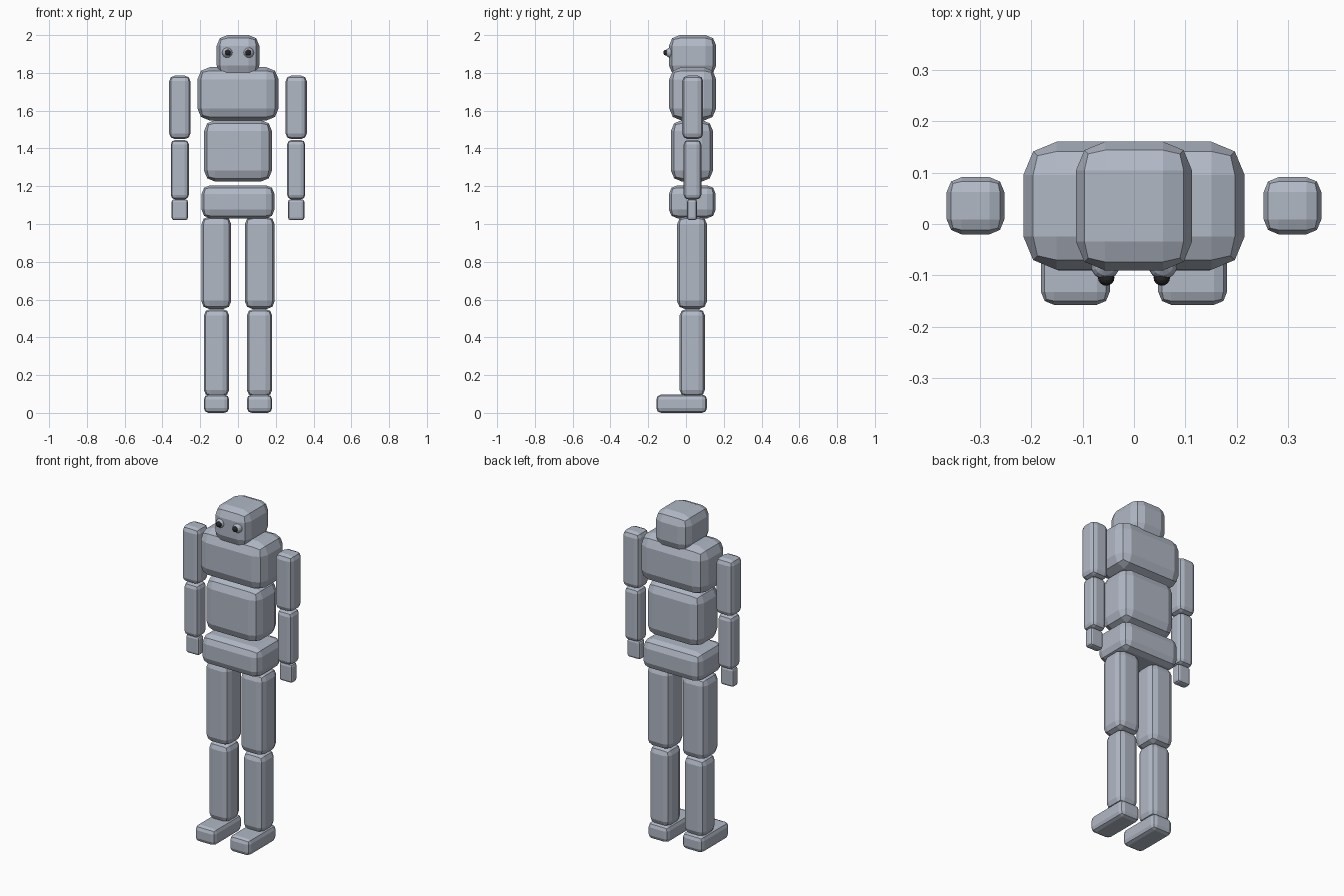
import bpy
import bmesh
from mathutils import Vector

cube = bpy.data.objects.get("Cube")
if cube:
    bpy.data.objects.remove(cube, do_unlink=True)


def make_material(name, color):
    mat = bpy.data.materials.new(name)
    mat.use_nodes = True
    mat.diffuse_color = (*color, 1)
    mat.node_tree.nodes["Principled BSDF"].inputs["Base Color"].default_value = (*color, 1)
    return mat


GREY = make_material("blue grey", (0.44, 0.48, 0.56))
BLACK = make_material("pupil black", (0.02, 0.02, 0.022))


def add_object(name, bm, mat):
    mesh = bpy.data.meshes.new(name)
    bm.to_mesh(mesh)
    bm.free()
    mesh.materials.append(mat)
    obj = bpy.data.objects.new(name, mesh)
    bpy.context.collection.objects.link(obj)
    return obj


def block(name, x, y, z):
    """Box between the given ranges, with two-step rounded edges."""
    low, high = Vector((x[0], y[0], z[0])), Vector((x[1], y[1], z[1]))
    size, centre = high - low, (high + low) / 2
    bm = bmesh.new()
    bmesh.ops.create_cube(bm, size=1)
    bmesh.ops.scale(bm, vec=size, verts=bm.verts)
    bmesh.ops.translate(bm, vec=centre, verts=bm.verts)
    obj = add_object(name, bm, GREY)
    bevel = obj.modifiers.new("rounded edges", "BEVEL")
    bevel.width = 0.26 * min(size)
    bevel.segments = 2
    bevel.limit_method = "NONE"


def ball(name, centre, radius, mat):
    bm = bmesh.new()
    bmesh.ops.create_uvsphere(bm, u_segments=16, v_segments=8, radius=radius)
    bmesh.ops.translate(bm, vec=centre, verts=bm.verts)
    add_object(name, bm, mat)


# Head and trunk
block("head", (-0.113, 0.113), (-0.09, 0.16), (1.783, 2.0))
block("chest", (-0.215, 0.215), (-0.089, 0.16), (1.548, 1.83))
block("belly", (-0.18, 0.18), (-0.08, 0.143), (1.225, 1.55))
block("pelvis", (-0.193, 0.193), (-0.09, 0.157), (1.03, 1.205))

# Limb parts: name, x range on the left side, y range, z range
LIMBS = [
    ("upper_arm", (0.252, 0.364), (-0.02, 0.091), (1.45, 1.785)),
    ("forearm", (0.26, 0.356), (-0.012, 0.081), (1.13, 1.445)),
    ("hand", (0.265, 0.351), (0.006, 0.058), (1.02, 1.131)),
    ("thigh", (0.036, 0.194), (-0.047, 0.111), (0.55, 1.04)),
    ("shin", (0.047, 0.181), (-0.034, 0.1), (0.087, 0.55)),
    ("foot", (0.047, 0.181), (-0.157, 0.111), (0.0, 0.097)),
]

for side, s in (("left", 1), ("right", -1)):
    for name, x, y, z in LIMBS:
        block(f"{side}_{name}", sorted((s * x[0], s * x[1])), y, z)
    # Eyes stand out from the face
    ball(f"{side}_eyeball", (s * 0.056, -0.08, 1.907), 0.028, GREY)
    ball(f"{side}_pupil", (s * 0.054, -0.104, 1.907), 0.016, BLACK)
